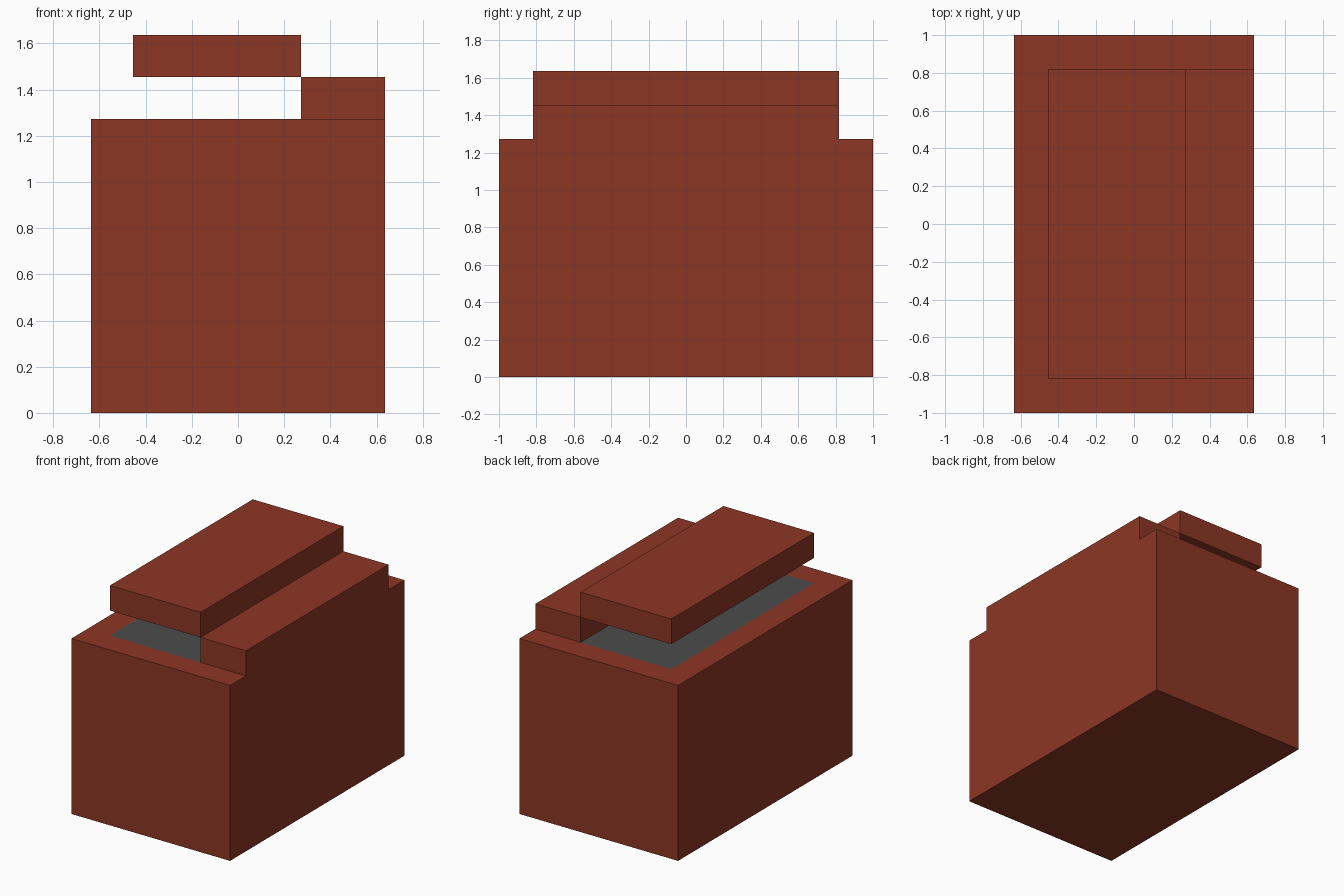
import bpy
import bmesh
from mathutils import Matrix, Vector

if "Cube" in bpy.data.objects:
    bpy.data.objects.remove(bpy.data.objects["Cube"], do_unlink=True)

U = 2 / 11  # all parts sit on this unit grid


def material(name, rgb):
    mat = bpy.data.materials.new(name)
    mat.use_nodes = True
    mat.diffuse_color = (*rgb, 1)
    mat.node_tree.nodes["Principled BSDF"].inputs["Base Color"].default_value = (*rgb, 1)
    return mat


brick_red = material("brick_red", (0.27, 0.038, 0.0185))
dark_grey = material("dark_grey", (0.072, 0.072, 0.072))


def box(name, low, high, inset_top=False):
    """Box between two corners in grid units, with an optional grey panel inset in its top."""
    low, high = Vector(low) * U, Vector(high) * U
    bm = bmesh.new()
    bmesh.ops.create_cube(bm, size=1, matrix=Matrix.LocRotScale(
        (low + high) / 2, None, high - low))
    bm.normal_update()
    if inset_top:
        top = max(bm.faces, key=lambda f: f.normal.z)
        bmesh.ops.inset_region(bm, faces=[top], thickness=U, use_even_offset=True)
        top.material_index = 1
    mesh = bpy.data.meshes.new(name)
    bm.to_mesh(mesh)
    bm.free()
    mesh.materials.append(brick_red)
    if inset_top:
        mesh.materials.append(dark_grey)
    obj = bpy.data.objects.new(name, mesh)
    bpy.context.collection.objects.link(obj)
    return obj


# Main body with the grey opening panel flush in its top
box("body", (-3.5, -5.5, 0), (3.5, 5.5, 7), inset_top=True)
# Raised ledge along the left edge
box("hinge_ledge", (1.5, -4.5, 7), (3.5, 4.5, 8))
# Raised lid above the opening, meeting the ledge along one edge
box("lid", (-2.5, -4.5, 8), (1.5, 4.5, 9))
